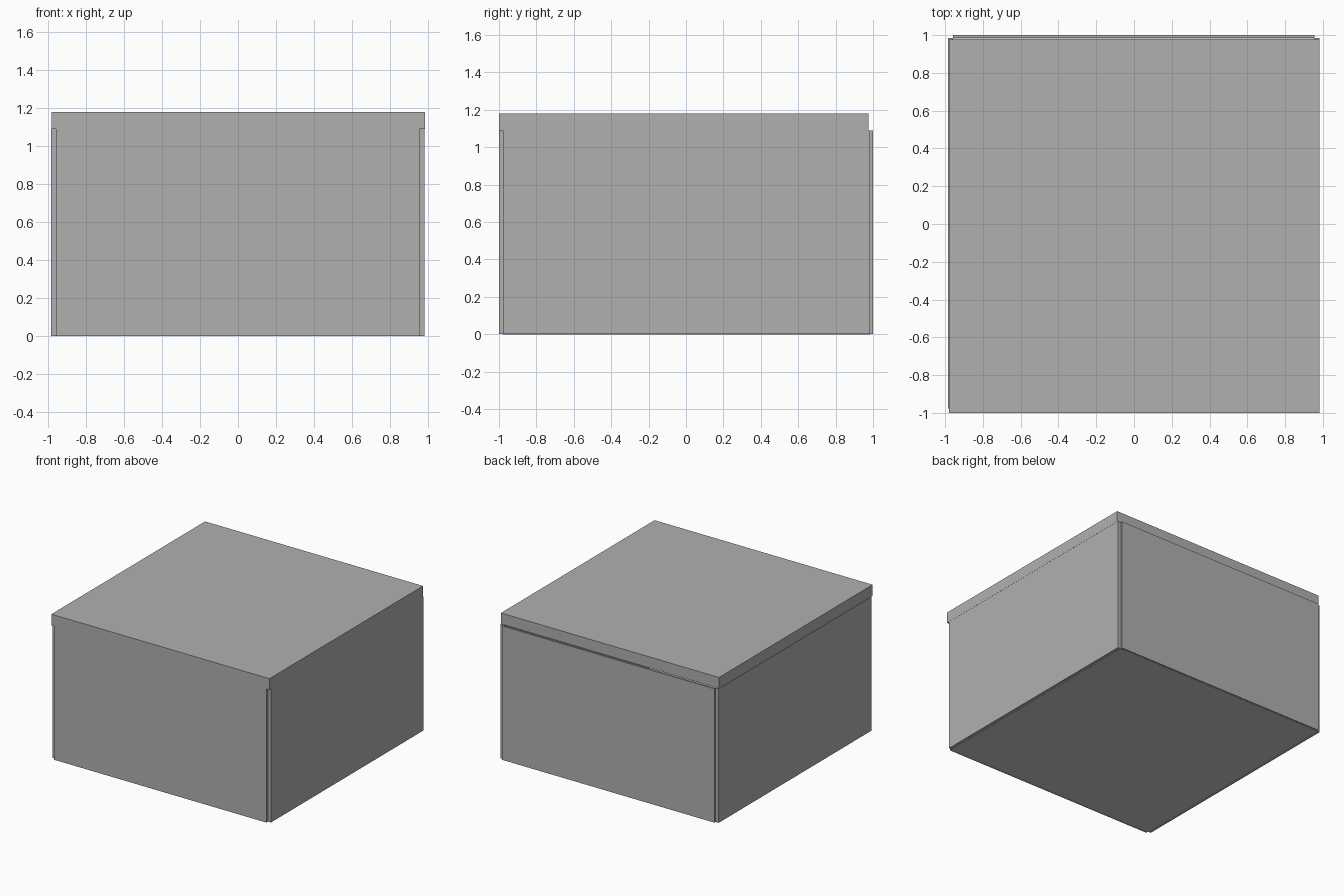
import bpy
import bmesh

if "Cube" in bpy.data.objects:
    bpy.data.objects.remove(bpy.data.objects["Cube"])

# Darker grey for the walls and lid; the base keeps the default grey
dark = bpy.data.materials.new("dark_grey")
dark.diffuse_color = (0.435, 0.435, 0.435, 1.0)
dark.use_nodes = True
dark.node_tree.nodes["Principled BSDF"].inputs["Base Color"].default_value = dark.diffuse_color


def box(name, x, y, z, mat=dark):
    """Axis-aligned box from (min, max) ranges."""
    bm = bmesh.new()
    bmesh.ops.create_cube(bm, size=1.0)
    for v in bm.verts:
        v.co = [r[0] if c < 0 else r[1] for c, r in zip(v.co, (x, y, z))]
    mesh = bpy.data.meshes.new(name)
    bm.to_mesh(mesh)
    bm.free()
    if mat:
        mesh.materials.append(mat)
    obj = bpy.data.objects.new(name, mesh)
    bpy.context.collection.objects.link(obj)
    return obj


# Outer limits of the box body and the inner corner lines of its walls
X0, X1, Y0, Y1 = -0.984, 0.982, -0.999, 1.0
IX0, IX1, IY0, IY1 = -0.957, 0.955, -0.978, 0.985
WALL_Z = (0.001, 1.09)

# Four wall panels meeting edge to edge, leaving notched corners
box("front_wall", (IX0, IX1), (Y0, IY0), WALL_Z)
box("back_wall", (IX0, IX1), (IY1, Y1), WALL_Z)
box("left_wall", (X0, IX0), (IY0, IY1), WALL_Z)
box("right_wall", (IX1, X1), (IY0, IY1), WALL_Z)

# Base panel set inside the walls
box("base", (IX0, IX1), (IY0, IY1), (0.0, 0.025), None)

# Lid, shifted a little to the front and right
box("lid", (-0.98, 0.983), (-1.0, 0.976), (1.09, 1.18))
